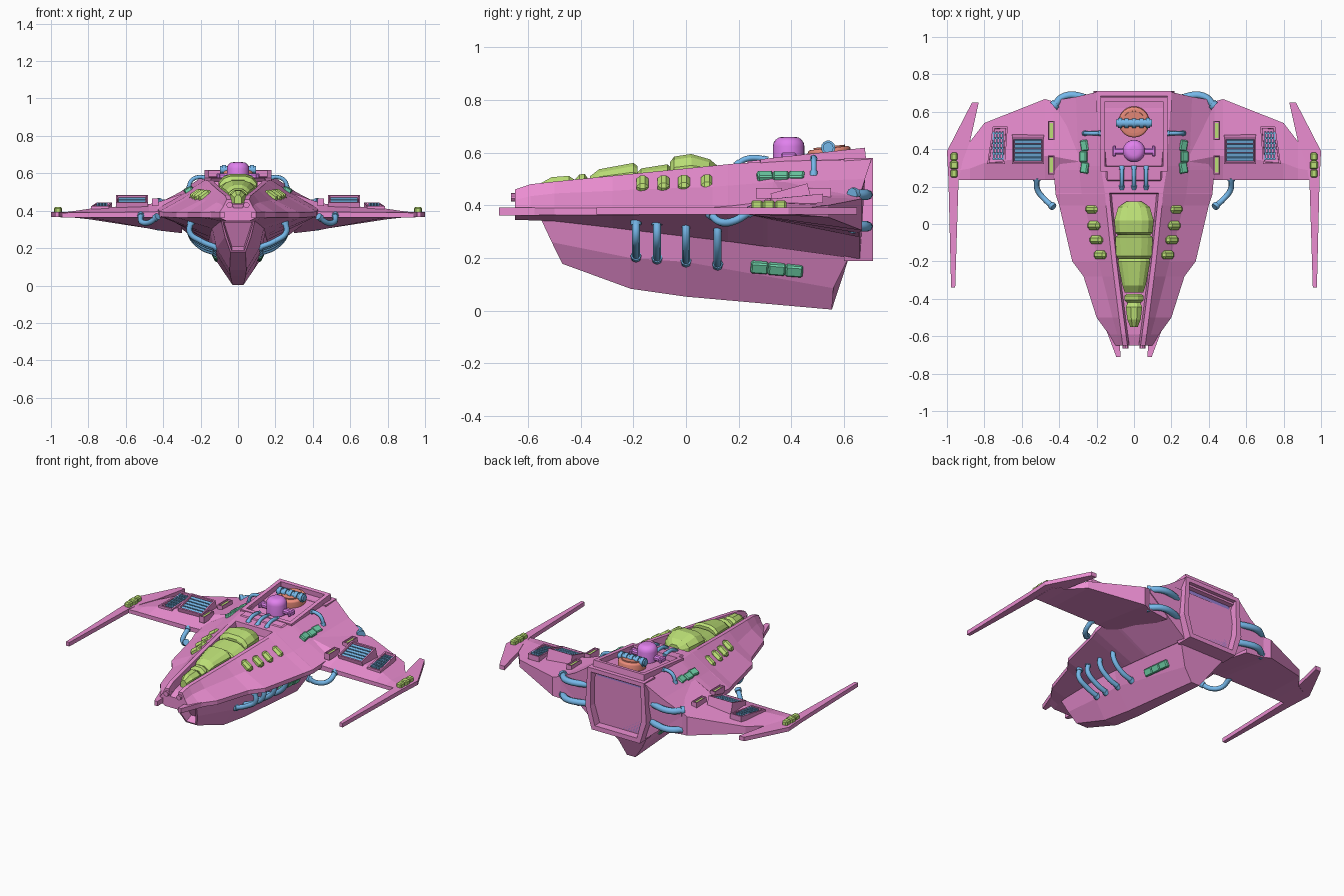
import bpy, bmesh, math
from mathutils import Matrix, Vector, Euler

if "Cube" in bpy.data.objects:
    bpy.data.objects.remove(bpy.data.objects["Cube"])


def mat(name, *c):
    m = bpy.data.materials.new(name)
    m.diffuse_color = (*c, 1)
    m.use_nodes = True
    m.node_tree.nodes["Principled BSDF"].inputs["Base Color"].default_value = m.diffuse_color
    return m


PINK = mat("hull_pink", .83, .27, .64)
GREEN = mat("lime", .5, .74, .18)
BLUE = mat("hose_blue", .18, .48, .82)
TEAL = mat("teal", .16, .65, .4)
RED = mat("coral", .85, .27, .2)
MAGENTA = mat("magenta", .75, .22, .85)
PURPLE = mat("purple", .32, .22, .68)


def finish(name, bm, m, mirror=False, smooth=False):
    bmesh.ops.recalc_face_normals(bm, faces=bm.faces)
    me = bpy.data.meshes.new(name)
    bm.to_mesh(me)
    bm.free()
    me.materials.append(m)
    o = bpy.data.objects.new(name, me)
    bpy.context.collection.objects.link(o)
    if mirror:
        o.modifiers.new("mirror", 'MIRROR')
    if smooth:
        bpy.context.view_layer.objects.active = o
        o.select_set(True)
        bpy.ops.object.shade_smooth_by_angle(angle=math.radians(35))
        o.select_set(False)
    return o


def sym(half):
    return half + [(-x, y, z) for x, y, z in reversed(half)]


def loft(name, rings, m, mirror=False, recess=None):
    """Skin rings of points; recess = (end index, inset, push vector)."""
    bm = bmesh.new()
    vs = [[bm.verts.new(p) for p in r] for r in rings]
    n = len(vs[0])
    for a, b in zip(vs, vs[1:]):
        for i in range(n):
            bm.faces.new((a[i], a[(i + 1) % n], b[(i + 1) % n], b[i]))
    caps = [bm.faces.new(vs[0]), bm.faces.new(vs[-1])]
    bmesh.ops.recalc_face_normals(bm, faces=bm.faces)
    if recess:
        f = caps[recess[0]]
        bmesh.ops.inset_region(bm, faces=[f], thickness=recess[1])
        bmesh.ops.inset_region(bm, faces=[f], thickness=.001)
        bmesh.ops.translate(bm, verts=f.verts, vec=recess[2])
    return finish(name, bm, m, mirror)


def box(name, loc, size, m, rot=(0, 0, 0), bevel=0, recess=None, mirror=True):
    bm = bmesh.new()
    bmesh.ops.create_cube(bm, size=1)
    bmesh.ops.scale(bm, vec=size, verts=bm.verts)
    if recess:
        top = max(bm.faces, key=lambda f: f.calc_center_median().z)
        bmesh.ops.inset_region(bm, faces=[top], thickness=recess[0])
        bmesh.ops.inset_region(bm, faces=[top], thickness=.001)
        bmesh.ops.translate(bm, verts=top.verts, vec=(0, 0, -recess[1]))
    if bevel:
        bmesh.ops.bevel(bm, geom=bm.edges[:], offset=bevel, segments=1, affect='EDGES')
    bm.transform(Matrix.Translation(loc) @ Euler(rot).to_matrix().to_4x4())
    return finish(name, bm, m, mirror)


def cyl(name, loc, r, h, m, rot=(0, 0, 0), bevel=0, seg=20):
    bm = bmesh.new()
    bmesh.ops.create_cone(bm, cap_ends=True, segments=seg, radius1=r, radius2=r, depth=h)
    if bevel:
        e = [e for e in bm.edges if all(v.co.z > 0 for v in e.verts)]
        bmesh.ops.bevel(bm, geom=e, offset=bevel, segments=4, profile=.5, affect='EDGES')
    bm.transform(Matrix.Translation(loc) @ Euler(rot).to_matrix().to_4x4())
    return finish(name, bm, m, smooth=True)


def curve(name, pts, r, kind):
    cu = bpy.data.curves.new(name, 'CURVE')
    cu.dimensions, cu.bevel_depth, cu.bevel_resolution = '3D', r, 2
    cu.resolution_u, cu.use_fill_caps = 6, True
    sp = cu.splines.new(kind)
    if kind == 'BEZIER':
        sp.bezier_points.add(len(pts) - 1)
        for b, p in zip(sp.bezier_points, pts):
            b.co, b.handle_left_type, b.handle_right_type = p, 'AUTO', 'AUTO'
    else:
        sp.points.add(len(pts) - 1)
        for b, p in zip(sp.points, pts):
            b.co = (*p, 1)
    cu.materials.append(BLUE)
    bpy.context.collection.objects.link(bpy.data.objects.new(name, cu))


def hose(name, pts, r=.015, sides=(1, -1)):
    """Bent pipe with a thicker collar at each end."""
    for s in sides:
        p = [Vector((s * x, y, z)) for x, y, z in pts]
        curve(name, p, r, 'BEZIER')
        for a, b in ((p[0], p[1]), (p[-1], p[-2])):
            curve(name + "_collar", [a, a + (b - a).normalized() * .02], r * 1.35, 'POLY')


# Main hull: ridge, shoulder, thin edge and underside, with the cockpit trench
rows = [  # y, ridge x, z, trench depth, shoulder x, z, edge x, z, belly x, z
    (-.65, .06, .46, .045, .08, .42, .10, .378, .06, .345),
    (-.59, .068, .48, .045, .09, .435, .135, .378, .08, .343),
    (-.5, .08, .49, .045, .115, .445, .20, .378, .10, .34),
    (-.28, .108, .512, .045, .17, .455, .27, .378, .13, .315),
    (-.2, .118, .52, .045, .19, .46, .33, .378, .14, .305),
    (.1, .15, .55, .045, .265, .47, .40, .38, .15, .27),
    (.16, .155, .556, .045, .28, .475, .42, .385, .155, .262),
    (.165, .155, .557, 0, .28, .475, .42, .385, .155, .262),
    (.29, .175, .565, 0, .295, .485, .43, .40, .16, .245),
    (.31, .176, .566, .06, .297, .487, .43, .40, .16, .243),
    (.66, .2, .576, .06, .31, .50, .43, .425, .17, .195)]
hull = [sym([(t - .035, y, z - d), (t - .025, y, z), (t, y + .045 * (y > .6), z),
             (sx, y + .02 * (y > .6), sz), (ex, y, ez + .012), (ex, y, ez - .014), (bx, y, bz)])
        for y, t, z, d, sx, sz, ex, ez, bx, bz in rows]
loft("main_hull", hull, PINK)
loft("nose_prong", [[(a, y, .362), (b, y, .362), (b, y, .392), (a, y, .392)]
                    for y, a, b in ((-.71, .072, .095), (-.55, .08, .155))], PINK, True)
for s in (1, -1):
    cyl("nose_peg", (s * .045, -.64, .43), .016, .05, PINK, (math.pi / 2, 0, 0), seg=10)

# Keel with recessed front intake
loft("keel", [
    sym([(.09, -.55, .345), (.07, -.51, .26), (.04, -.47, .178)]),
    sym([(.14, -.21, .315), (.115, -.21, .2), (.045, -.21, .083)]),
    sym([(.148, 0, .29), (.125, 0, .185), (.042, 0, .053)]),
    sym([(.165, .62, .205), (.085, .56, .085), (.03, .554, .004)])],
    PINK, recess=(0, .012, (0, .05, .02)))

# Engine block at the back and its exhaust panel
loft("engine_block", [sym([(.2, y, .58), (.216, y, .33), (.17, y, .188)]) for y in (.6, .71)],
     PINK, recess=(1, .036, (0, -.06, 0)))
loft("exhaust_panel", [sym([(.165, y, .545), (.178, y, .335), (.14, y, .222)]) for y in (.64, .66)], PURPLE)

# Wings
wing = [(.30, .2, .655, .39, .49, .28), (.43, .235, .655, .395, .445, .295),
        (.476, .235, .668, .393, .435, .305), (.80, .235, .54, .39, .41, .355),
        (.877, .235, .44, .39, .398, .363), (.95, .235, .40, .388, .39, .365)]
loft("wing", [[(x, a, .365), (x, a, zf), (x, a + (b - a) * .3, zr), (x, b, zr - .01), (x, b, zb)]
              for x, a, b, zf, zr, zb in wing], PINK, True)
tip = [(.83, .65), (.866, .65), (1, .39), (.992, .235), (.978, -.34), (.956, -.34),
       (.938, .235), (.915, .34), (.877, .44)]
loft("wing_tip_blade", [[(x, y, z) for x, y in tip] for z in (.366, .392)], PINK, True)

# Cockpit canopy segments: y, half width, top z
segs = [[(.12, .04, .55), (.09, .085, .575), (.02, .105, .595), (-.045, .1, .585), (-.06, .085, .565)],
        [(-.06, .085, .545), (-.07, .1, .556), (-.17, .095, .54), (-.185, .085, .525)],
        [(-.185, .08, .55), (-.2, .087, .561), (-.33, .062, .537), (-.365, .05, .51)],
        [(-.375, .04, .505), (-.385, .052, .52), (-.405, .052, .517), (-.42, .04, .5)],
        [(-.42, .033, .495), (-.445, .044, .512), (-.51, .036, .507), (-.55, .02, .485)]]
for seg in segs:
    loft("canopy_segment", [sym([(w, y, .445 + .06 * y), (w, y, .6 * zt + .4 * (.485 + .06 * y)),
                                 (w * .75, y, zt - .012), (w * .4, y, zt)]) for y, w, zt in seg], GREEN)

# Roof bay, tilted frame with machinery
box("roof_bay", (0, .485, .557), (.36, .4, .08), PINK, (.11, 0, 0), recess=(.035, .032), mirror=False)
box("roof_step", (0, .26, .55), (.3, .06, .04), PINK, (.11, 0, 0), bevel=.008, mirror=False)
cyl("sensor_dome", (0, .39, .61), .06, .1, MAGENTA, bevel=.036, seg=24)
box("dome_arm", (.08, .39, .585), (.06, .035, .03), MAGENTA, bevel=.008)
box("dome_foot", (.105, .39, .585), (.02, .06, .03), MAGENTA, bevel=.006)
cyl("turbine_base", (0, .545, .595), .082, .045, RED, (.11, 0, 0), .012, 24)
cyl("turbine_core", (0, .545, .617), .06, .014, RED, (.11, 0, 0))
cyl("turbine_shaft", (0, .54, .619), .02, .19, BLUE, (0, math.pi / 2, 0), seg=14)
for x in (-.075, -.04, 0, .04, .075):
    cyl("shaft_ring", (x, .54, .619), .027, .022, BLUE, (0, math.pi / 2, 0), seg=14)

# Hoses
for x in (-.065, 0, .065):
    hose("roof_hose", [(x, .31, .57), (x, .27, .58), (x, .22, .573), (x, .19, .55)], .011, (1,))
hose("shoulder_hose", [(.17, .485, .575), (.21, .485, .58), (.25, .485, .56), (.265, .485, .51)], .011)
for y in (-.19, -.11, 0, .12):
    hose("belly_hose", [(.25, y, .345), (.258, y, .285), (.2, y, .22 - .1 * y), (.11, y, .183 - .1 * y)])
for z in (.44, .32):
    hose("rear_hose", [(.2, .64, z), (.265, .675, z), (.37, .683, z), (.43, .63, z)], .02)
hose("wing_root_hose", [(.43, .09, .37), (.475, .13, .337), (.515, .18, .34), (.52, .25, .38)])

# Side lamps beside the cockpit
for x, y in ((.178, -.165), (.2, -.085), (.212, -.008), (.222, .08)):
    box("side_lamp", (x, y, .483 + .02 * y), (.078, .046, .045), GREEN, (0, .62, 0), bevel=.014)

# Teal vents on the shoulders and keel, pods on the wing tips
for i in (-1, 0, 1):
    box("shoulder_vent", (.266 - .006 * abs(i), .36 + i * .06, .507), (.045, .06, .035), TEAL,
        (0, .55, -.15 * i), bevel=.006)
    box("keel_vent", (.118, .345 + i * .066, .158 - i * .006), (.03, .066, .045), TEAL,
        (-.08, .45, 0), bevel=.006)
    box("tip_pod", (.962, .315 + i * .045, .402), (.036 if i else .044, .044, .034), GREEN, bevel=.007)

# Wing panels: pads, slatted radiator, grid vent
for y in (.5, .315):
    box("wing_pad", (.443, y, .445), (.036, .1, .04), PINK, recess=(.007, .014))
    box("pad_insert", (.443, y, .448), (.02, .08, .016), GREEN)
T = .27
box("radiator_frame", (.567, .4, .43), (.17, .145, .07), PINK, (T, 0, 0), recess=(.012, .022))
for i in range(-2, 3):
    box("radiator_slat", (.567, .394 + i * .0235, .447 + i * .0235 * math.tan(T)),
        (.143, .018, .018), BLUE, (T, 0, 0))
grid = [(.69, .32), (.785, .32), (.755, .52), (.675, .52)]
loft("grid_frame", [[(x, y, z + .02 * (y > .4)) for x, y in grid] for z in (.39, .424)],
     PINK, True, (1, .014, (0, 0, -.014)))
for i in range(4):
    box("grid_bar_long", (.702 + i * .016, .418, .428), (.006, .15, .012), BLUE, (.1, 0, 0))
for i in range(6):
    box("grid_bar_cross", (.727, .35 + i * .027, .422 + i * .0027), (.06, .007, .012), BLUE, (.1, 0, 0))
